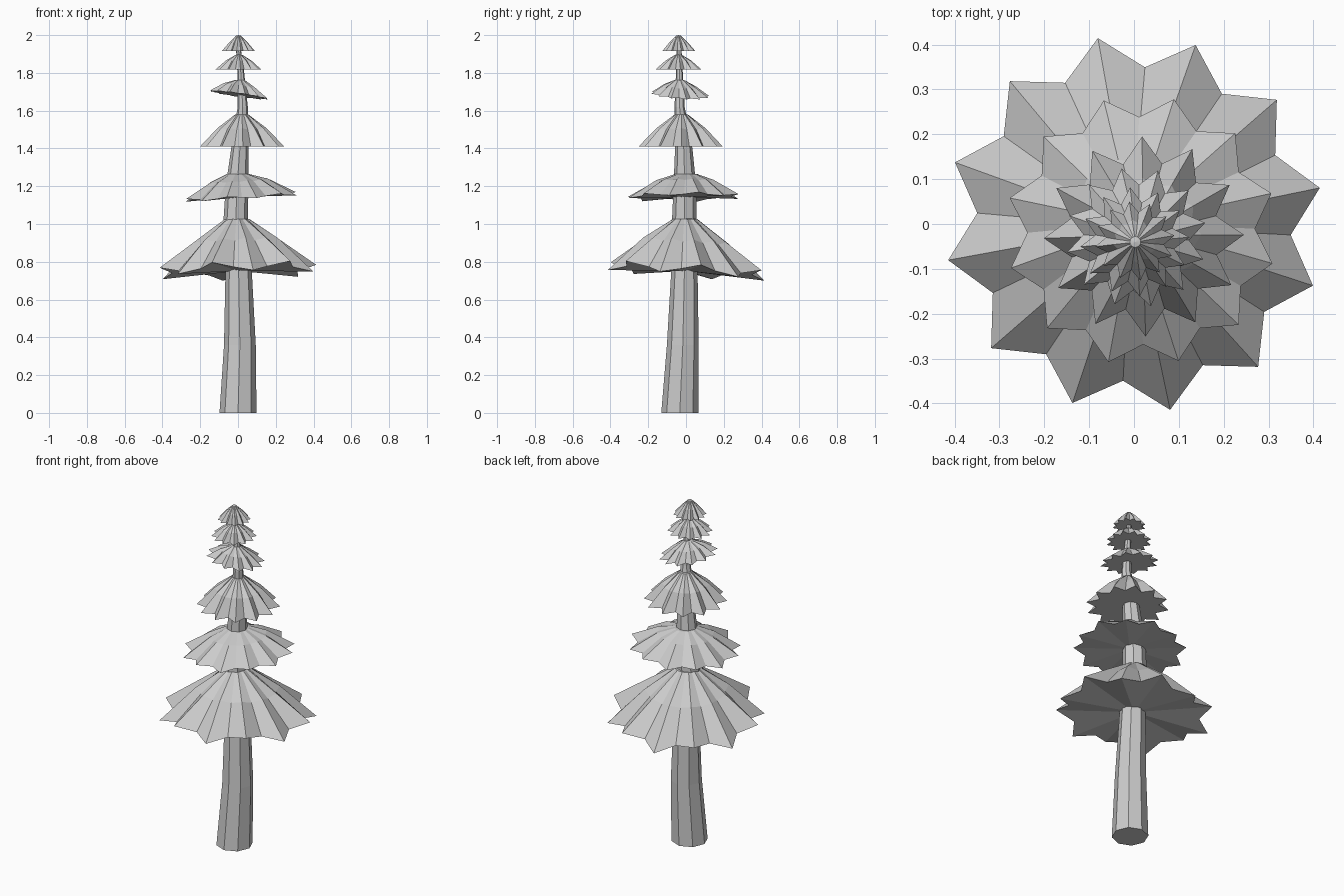
import bpy, bmesh
from math import cos, sin, radians, tau

if "Cube" in bpy.data.objects:
    bpy.data.objects.remove(bpy.data.objects["Cube"])


def finish(bm, name):
    bmesh.ops.recalc_face_normals(bm, faces=bm.faces)
    mesh = bpy.data.meshes.new(name)
    bm.to_mesh(mesh)
    bm.free()
    obj = bpy.data.objects.new(name, mesh)
    bpy.context.collection.objects.link(obj)
    return obj


def bridge(bm, a, b):
    n = len(a)
    for i in range(n):
        j = (i + 1) % n
        bm.faces.new((a[i], a[j], b[j], b[i]))


# Bent eight-sided trunk: x, y, z, radius
trunk_path = [(0.0, -0.033, 0, 0.098), (0.01, -0.017, 0.36, 0.084),
              (0.003, -0.008, 0.77, 0.069), (-0.012, -0.009, 1.02, 0.065),
              (-0.005, -0.006, 1.2, 0.06), (0.01, -0.012, 1.4, 0.046),
              (0.025, -0.034, 1.62, 0.027), (0.015, -0.035, 1.8, 0.018),
              (0.0, -0.037, 1.95, 0.012)]
bm = bmesh.new()
rings = [[bm.verts.new((x + r * cos(tau * i / 8), y + r * sin(tau * i / 8), z))
          for i in range(8)] for x, y, z, r in trunk_path]
for a, b in zip(rings, rings[1:]):
    bridge(bm, a, b)
bm.faces.new(rings[0])
bm.faces.new(rings[-1])
finish(bm, "trunk")


def branch_tier(name, centre, z_rim, z_top, radius, valley, mid, top_r,
                phase, tilt=(0, 0), wave=0.0, top_xy=None):
    """Star-shaped skirt with 12 tips; mid = (radius share, height share)."""
    bm = bmesh.new()
    cx, cy = centre
    tx, ty = top_xy or centre
    rim, middle, top = [], [], []
    height = z_top - z_rim
    for i in range(24):
        a = radians(phase + 15 * i)
        is_tip = i % 2 == 0
        c, s = cos(a), sin(a)
        r = radius * (1 if is_tip else valley)
        lift = wave * (1 if i % 4 == 0 else -1) if is_tip else 0
        rim.append(bm.verts.new((cx + r * c, cy + r * s,
                   z_rim + lift + tilt[0] * r * c + tilt[1] * r * s)))
        r = radius * mid[0] * (1 if is_tip else 0.5 + valley * 0.5)
        z = z_rim + height * (mid[1] - (0 if is_tip else 0.05))
        middle.append(bm.verts.new(((cx + tx) / 2 + r * c, (cy + ty) / 2 + r * s,
                      z + tilt[0] * r * c + tilt[1] * r * s)))
        top.append(bm.verts.new((tx + top_r * c, ty + top_r * s, z_top - 0.03 * height)))
    bridge(bm, rim, middle)
    bridge(bm, middle, top)
    apex = bm.verts.new((tx, ty, z_top))
    base = bm.verts.new((cx, cy, z_rim))
    for i in range(24):
        j = (i + 1) % 24
        bm.faces.new((top[i], top[j], apex))
        bm.faces.new((rim[j], rim[i], base))
    finish(bm, name)


# Six foliage tiers, bottom to top
branch_tier("branch_tier_1", (0, 0), 0.752, 1.035, 0.422, 0.83, (0.54, 0.57),
            0.065, 11, (0.03, -0.062), 0.024, (-0.005, -0.005))
branch_tier("branch_tier_2", (0.016, -0.015), 1.143, 1.268, 0.302, 0.84, (0.52, 0.7),
            0.06, 16, (0.06, 0.01), 0.008, (0, 0))
branch_tier("branch_tier_3", (0.022, -0.028), 1.41, 1.585, 0.223, 0.75, (0.58, 0.56),
            0.035, 1, top_xy=(0.02, -0.025))
branch_tier("branch_tier_4", (0.005, -0.03), 1.683, 1.765, 0.157, 0.75, (0.55, 0.6),
            0.025, 12, (-0.14, -0.07), top_xy=(0.01, -0.035))
branch_tier("branch_tier_5", (0.002, -0.04), 1.818, 1.898, 0.122, 0.73, (0.55, 0.6),
            0.018, 5, top_xy=(0.005, -0.04))
branch_tier("branch_tier_6", (0.002, -0.038), 1.915, 2.0, 0.089, 0.73, (0.55, 0.55),
            0.012, 8, top_xy=(0.003, -0.04))
